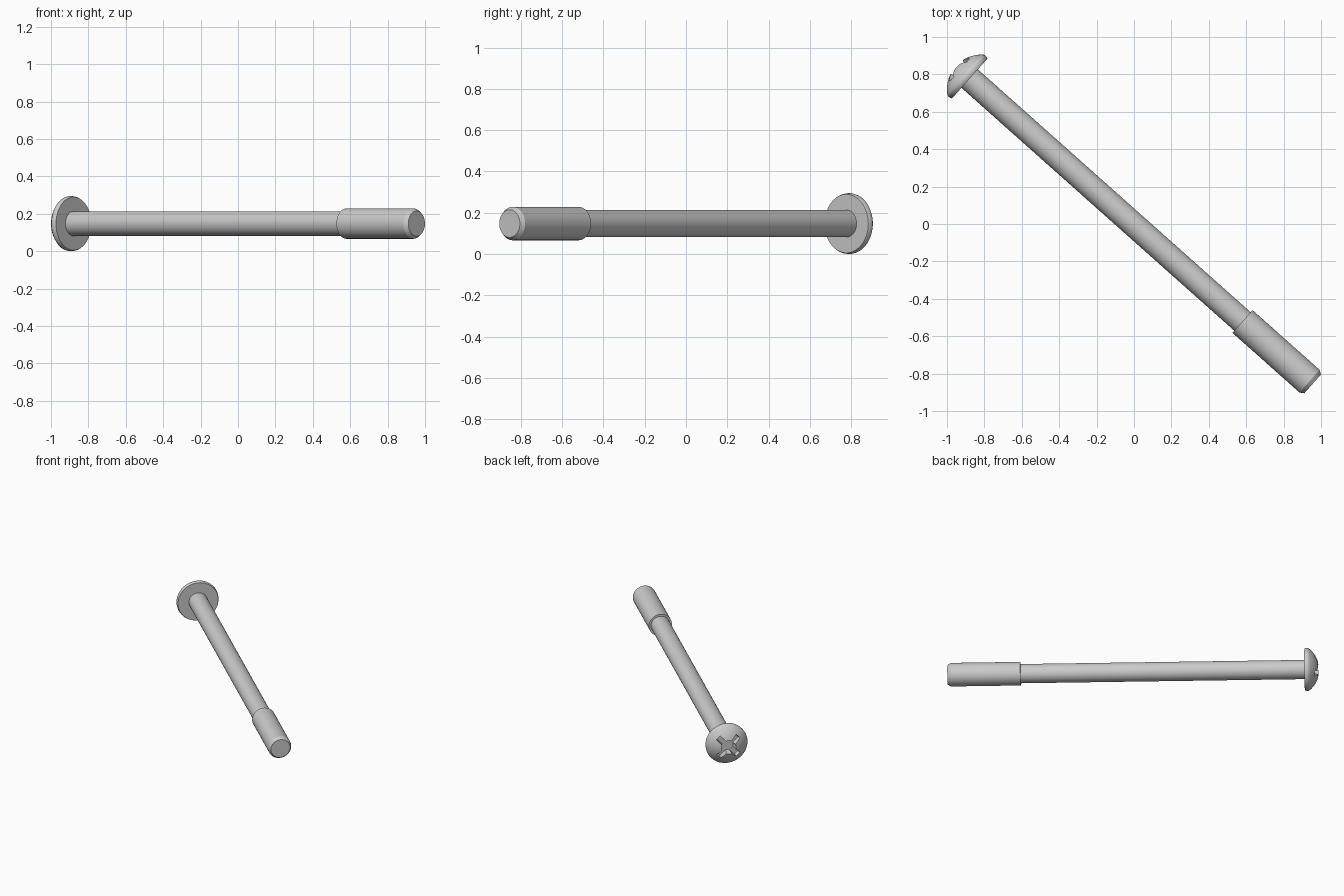
import bpy, bmesh, math
from mathutils import Matrix, Vector

if "Cube" in bpy.data.objects:
    bpy.data.objects.remove(bpy.data.objects["Cube"])

R = 0.1475                       # head radius, also the height of the axis above ground
END = Vector((0.955, -0.855, R))  # centre of the tip face
AXIS = Vector((-0.747, 0.665, 0)).normalized()  # tip -> head
UP = Vector((0, 0, 1))
SIDE = AXIS.cross(UP)
PLACE = Matrix((UP, SIDE, AXIS)).transposed().to_4x4()
PLACE.translation = END


def finish(name, bm):
    bmesh.ops.recalc_face_normals(bm, faces=bm.faces)
    me = bpy.data.meshes.new(name)
    bm.to_mesh(me)
    bm.free()
    ob = bpy.data.objects.new(name, me)
    ob.matrix_world = PLACE
    bpy.context.collection.objects.link(ob)
    return ob


def lathe(name, profile, n=64):
    bm = bmesh.new()
    rings = [[bm.verts.new((r * math.cos(2 * math.pi * i / n),
                            r * math.sin(2 * math.pi * i / n), z)) for i in range(n)]
             for r, z in profile]
    for a, b in zip(rings, rings[1:]):
        for i in range(n):
            j = (i + 1) % n
            bm.faces.new((a[i], a[j], b[j], b[i]))
    bm.faces.new(rings[0])
    bm.faces.new(rings[-1])
    return finish(name, bm)


def tapered_bar(name, angle, low, high):
    # low / high: (half length, half width, height)
    bm = bmesh.new()
    bmesh.ops.create_cube(bm, size=2)
    for v in bm.verts:
        l, w, z = high if v.co.z > 0 else low
        v.co = (v.co.x * l, v.co.y * w, z)
    bmesh.ops.rotate(bm, verts=bm.verts, matrix=Matrix.Rotation(angle, 3, 'Z'))
    return finish(name, bm)


# Screw: chamfered tip, thick threaded sleeve, thin shank, domed head
HEAD = 2.455
profile = [(0.067, 0), (0.081, 0.022), (0.081, 0.502), (0.066, 0.502),
           (0.066, HEAD), (0.142, HEAD), (0.146, HEAD + 0.008), (R, HEAD + 0.02)]
rim, top = HEAD + 0.028, HEAD + 0.1
h = top - rim
sphere = (0.146 ** 2 + h * h) / (2 * h)
a0 = math.asin(0.146 / sphere)
for k in range(12):
    a = a0 * (1 - k / 12)
    profile.append((sphere * math.sin(a), top - sphere + sphere * math.cos(a)))
screw = lathe("screw", profile)

# Cross recess: two tapered wings and a conical centre
FLOOR = HEAD + 0.042
cutters = [tapered_bar("recess_wing", s * math.pi / 4,
                       (0.09, 0.018, FLOOR), (0.115, 0.021, top + 0.03)) for s in (1, -1)]
cutters.append(lathe("recess_centre", [(0.04, FLOOR - 0.001), (0.06, top + 0.035)], 32))

bpy.context.view_layer.objects.active = screw
for c in cutters:
    m = screw.modifiers.new("recess", 'BOOLEAN')
    m.operation, m.solver, m.object = 'DIFFERENCE', 'EXACT', c
    bpy.context.view_layer.update()
    bpy.ops.object.modifier_apply(modifier=m.name)
    bpy.data.objects.remove(c)

screw.select_set(True)
bpy.ops.object.shade_smooth_by_angle(angle=math.radians(30))
